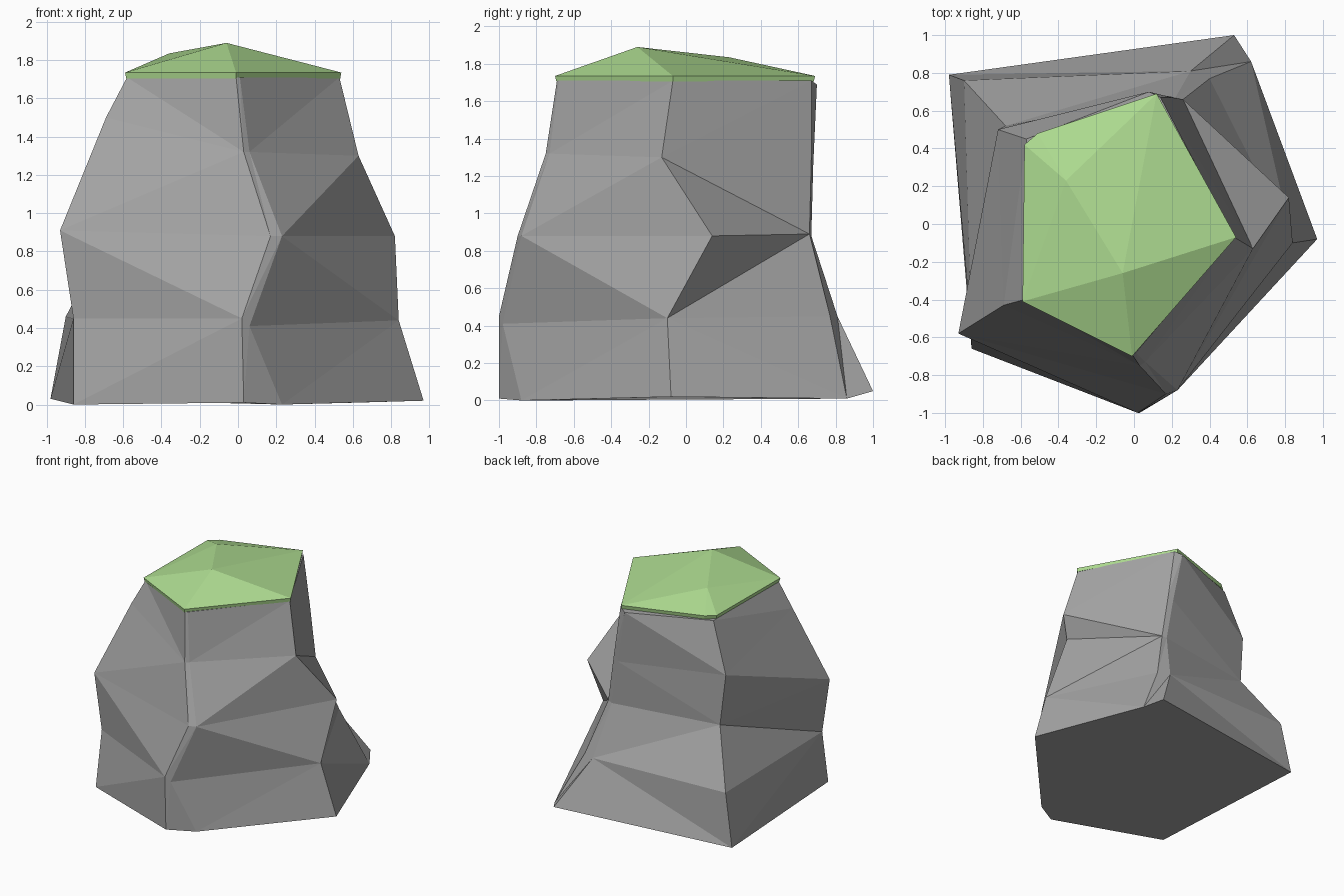
import bpy, bmesh

if "Cube" in bpy.data.objects:
    bpy.data.objects.remove(bpy.data.objects["Cube"])

def material(name, rgb):
    m = bpy.data.materials.new(name)
    m.diffuse_color = (*rgb, 1)
    m.use_nodes = True
    m.node_tree.nodes["Principled BSDF"].inputs["Base Color"].default_value = m.diffuse_color
    return m

def finish(bm, name, mat):
    bmesh.ops.recalc_face_normals(bm, faces=bm.faces)
    me = bpy.data.meshes.new(name)
    bm.to_mesh(me)
    bm.free()
    me.materials.append(mat)
    ob = bpy.data.objects.new(name, me)
    bpy.context.collection.objects.link(ob)
    return ob

stone = material("stone grey", (0.37, 0.37, 0.37))
grass = material("grass green", (0.42, 0.71, 0.28))

# Rock: ridge paths from ground to top, counter-clockwise from the front,
# each with the diagonal direction of the strip leading to the next ridge
ridges = [
    ([(.03, -1, .01), (.02, -1, .45), (.17, -.9, .88), (.03, -.75, 1.32), (-.01, -.69, 1.71)], "1111"),
    ([(.23, -.88, 0), (.06, -.98, .41), (.23, -.88, .88), (.06, -.73, 1.32), (.01, -.68, 1.71)], "1011"),
    ([(.97, -.08, .02), (.84, -.1, .44), (.82, .14, .88), (.63, -.13, 1.3), (.53, -.07, 1.71)], "0101"),
    ([(.62, .86, .01), (.4, .77, .45), (.26, .66, .89), (.2, .67, 1.3), (.14, .67, 1.71)], "1111"),
    ([(.53, 1, .05), (.3, .81, .45), (.22, .67, .88), (.16, .68, 1.25), (.08, .7, 1.69)], "0100"),
    ([(-.98, .79, .03), (-.9, .76, .46), (-.68, .52, .88), (-.72, .5, 1.3), (-.57, .45, 1.7)], "1000"),
    ([(-.86, -.66, 0), (-.86, -.58, .45), (-.93, -.58, .91), (-.69, -.43, 1.5), (-.58, -.4, 1.71)], "1010"),
]
bm = bmesh.new()
cols = [[bm.verts.new(p) for p in path] for path, _ in ridges]
for i, (_, diagonals) in enumerate(ridges):
    l, r = cols[i], cols[(i + 1) % len(cols)]
    for j, d in enumerate(diagonals):
        if d == "1":
            tris = ((l[j], r[j], r[j + 1]), (l[j], r[j + 1], l[j + 1]))
        else:
            tris = ((l[j], r[j], l[j + 1]), (r[j], r[j + 1], l[j + 1]))
        for t in tris:
            bm.faces.new(t)
bm.faces.new([c[0] for c in reversed(cols)])
bm.faces.new([c[-1] for c in cols])
finish(bm, "rock_body", stone)

# Grass cap: thin rim with a faceted mound on top
rim = [(-.59, -.41), (-.01, -.7), (.54, -.07), (.12, .69), (-.51, .48), (-.58, .42)]
bm = bmesh.new()
low = [bm.verts.new((x * .99, y * .99, 1.705)) for x, y in rim]
top = [bm.verts.new((x, y, 1.735)) for x, y in rim]
peak = bm.verts.new((-.06, -.26, 1.89))
shoulder = bm.verts.new((-.36, .23, 1.835))
for i in range(6):
    k = (i + 1) % 6
    bm.faces.new((low[i], low[k], top[k], top[i]))
    bm.faces.new((top[i], top[k], peak if i < 3 else shoulder))
bm.faces.new((peak, top[3], shoulder))
bm.faces.new((peak, shoulder, top[0]))
bm.faces.new(low[::-1])
finish(bm, "grass_cap", grass)
